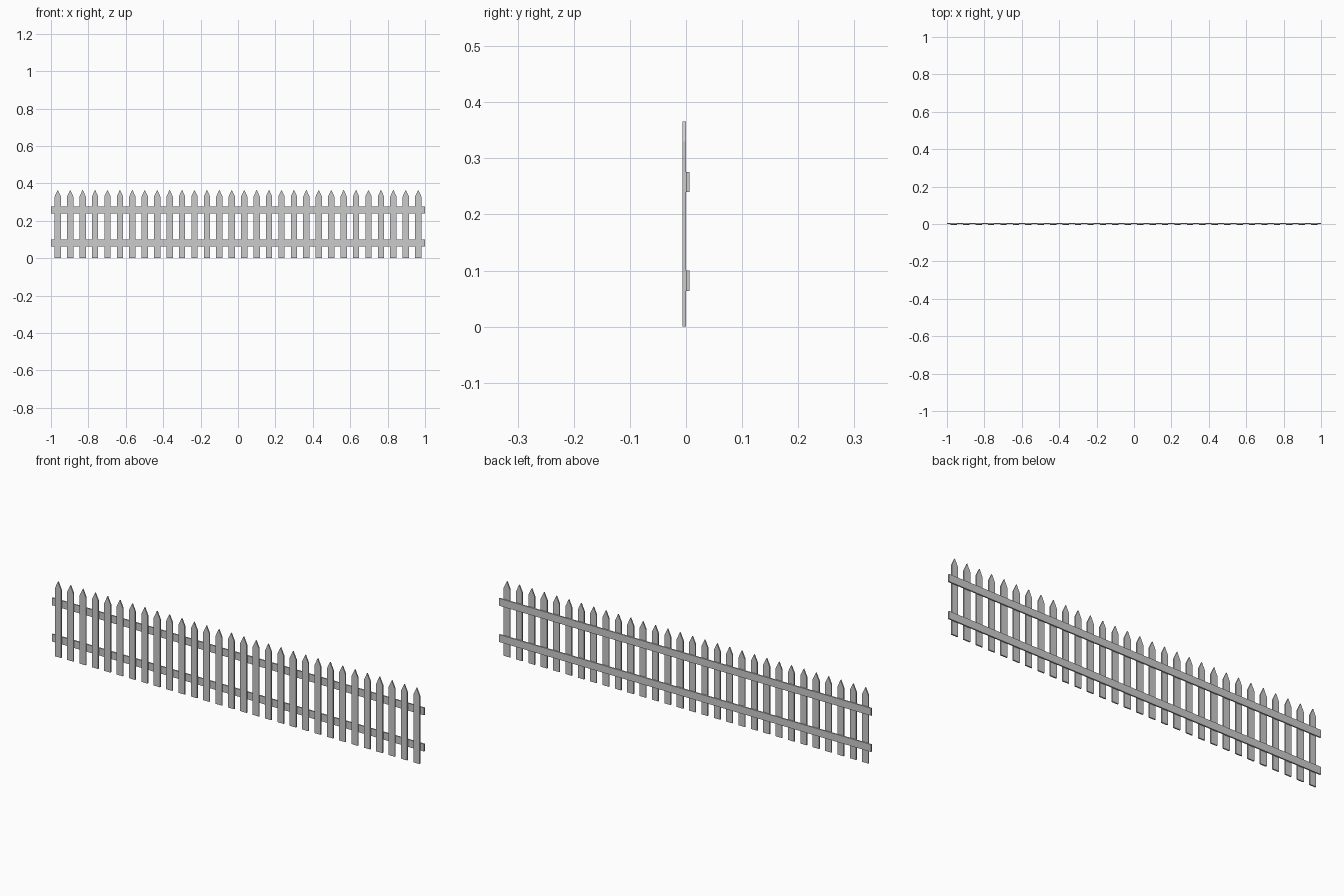
import bpy, bmesh

if "Cube" in bpy.data.objects:
    bpy.data.objects.remove(bpy.data.objects["Cube"])

grey = bpy.data.materials.new("grey_wood")
grey.diffuse_color = (0.6, 0.6, 0.6, 1)
grey.use_nodes = True
grey.node_tree.nodes["Principled BSDF"].inputs["Base Color"].default_value = grey.diffuse_color


def board(name, outline, y0, y1):
    """Extrude an x-z outline from y0 to y1."""
    bm = bmesh.new()
    face = bm.faces.new([bm.verts.new((x, y0, z)) for x, z in outline])
    ext = bmesh.ops.extrude_face_region(bm, geom=[face])
    bmesh.ops.translate(bm, vec=(0, y1 - y0, 0),
                        verts=[v for v in ext["geom"] if isinstance(v, bmesh.types.BMVert)])
    bmesh.ops.recalc_face_normals(bm, faces=bm.faces)
    mesh = bpy.data.meshes.new(name)
    bm.to_mesh(mesh)
    bm.free()
    mesh.materials.append(grey)
    obj = bpy.data.objects.new(name, mesh)
    bpy.context.collection.objects.link(obj)
    return obj


# Pointed pickets
COUNT, FIRST, HALF = 30, -0.9635, 0.0168
for i in range(COUNT):
    x = FIRST - 2 * FIRST * i / (COUNT - 1)
    board(f"picket_{i + 1}", [(x - HALF, 0), (x + HALF, 0), (x + HALF, 0.33),
                              (x, 0.366), (x - HALF, 0.33)], -0.0063, 0)

# Horizontal rails behind the pickets
for name, z0, z1 in (("lower_rail", 0.064, 0.1), ("upper_rail", 0.24, 0.276)):
    board(name, [(-1, z0), (1, z0), (1, z1), (-1, z1)], 0, 0.0063)
